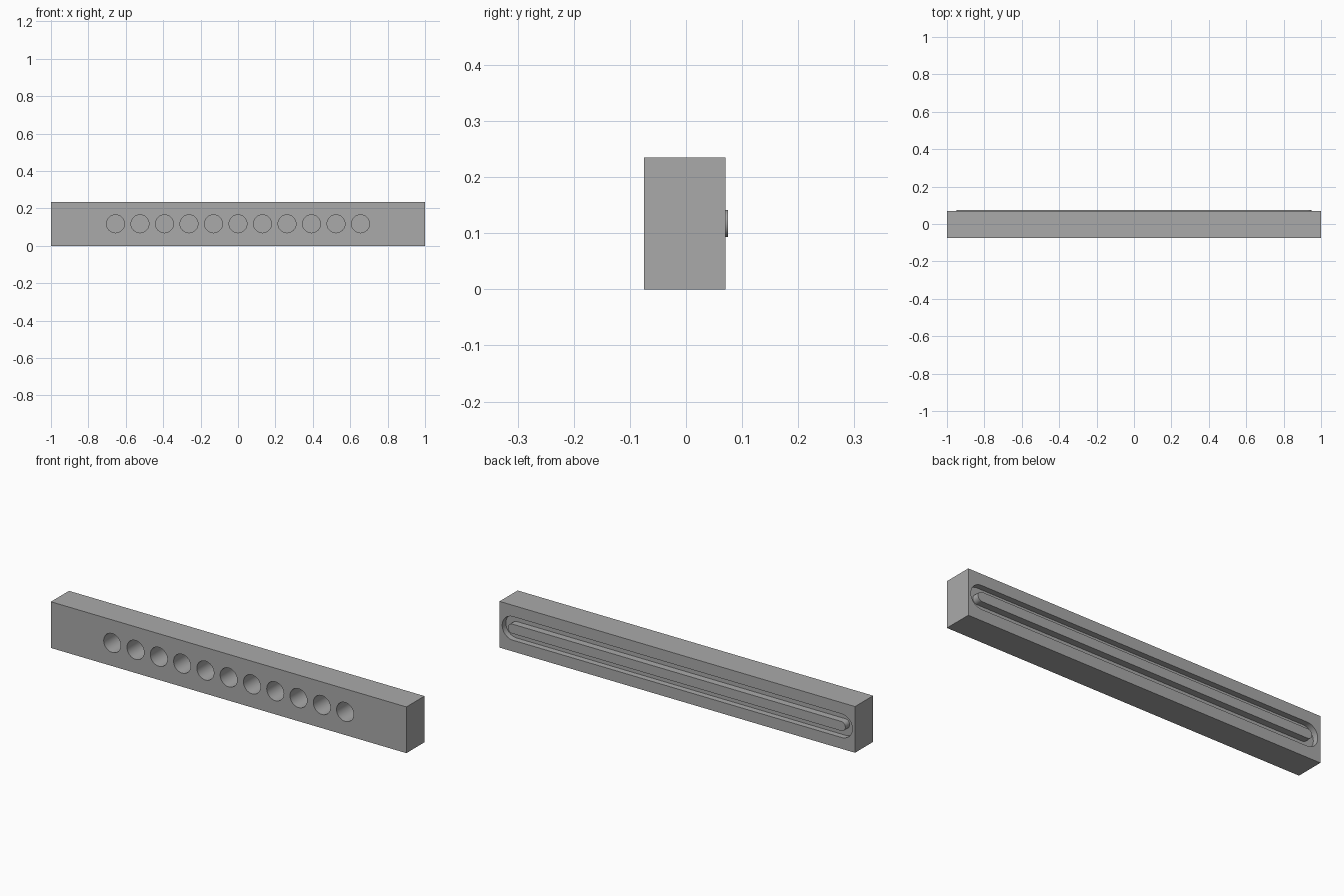
import bpy
import bmesh
import math
from mathutils import Matrix, Vector

cube = bpy.data.objects.get("Cube")
if cube:
    bpy.data.objects.remove(cube, do_unlink=True)

HEIGHT, FRONT, BACK = 0.235, -0.075, 0.07
MID = HEIGHT / 2
SLOT_FLOOR = 0.04        # bottom of the rear channel
SLOT_HALF = 0.925        # centre of the rounded ends
HOLE_DEPTH = 0.108

grey = bpy.data.materials.new("plain grey")
grey.use_nodes = True
grey.diffuse_color = (0.4, 0.4, 0.4, 1)
grey.node_tree.nodes["Principled BSDF"].inputs["Base Color"].default_value = (0.4, 0.4, 0.4, 1)


def make_object(name, bm):
    bmesh.ops.recalc_face_normals(bm, faces=bm.faces)
    mesh = bpy.data.meshes.new(name)
    bm.to_mesh(mesh)
    bm.free()
    mesh.materials.append(grey)
    obj = bpy.data.objects.new(name, mesh)
    bpy.context.collection.objects.link(obj)
    return obj


def activate(obj):
    bpy.ops.object.select_all(action="DESELECT")
    obj.select_set(True)
    bpy.context.view_layer.objects.active = obj


def stadium(name, radius, y0, y1, steps=24):
    """Round-ended bar lying along x, extruded from y0 to y1."""
    bm = bmesh.new()
    ring = []
    for side in (1, -1):
        for i in range(steps + 1):
            a = math.pi * (i / steps - 0.5)
            ring.append(bm.verts.new((side * (SLOT_HALF + radius * math.cos(a)), y0,
                                      MID + side * radius * math.sin(a))))
    face = bm.faces.new(ring)
    out = bmesh.ops.extrude_face_region(bm, geom=[face])
    moved = [v for v in out["geom"] if isinstance(v, bmesh.types.BMVert)]
    bmesh.ops.translate(bm, verts=moved, vec=Vector((0, y1 - y0, 0)))
    return make_object(name, bm)


def cut(target, cutter):
    cutter.hide_render = True
    mod = target.modifiers.new("cut", "BOOLEAN")
    mod.operation = "DIFFERENCE"
    mod.solver = "EXACT"
    mod.object = cutter
    activate(target)
    bpy.ops.object.modifier_apply(modifier=mod.name)
    bpy.data.objects.remove(cutter, do_unlink=True)


# Rectangular body
bm = bmesh.new()
bmesh.ops.create_cube(bm, size=1)
bmesh.ops.scale(bm, verts=bm.verts, vec=(2, BACK - FRONT, HEIGHT))
bmesh.ops.translate(bm, verts=bm.verts, vec=(0, (FRONT + BACK) / 2, MID))
body = make_object("bar_body", bm)

# Row of eleven round blind holes in the front
bm = bmesh.new()
for i in range(-5, 6):
    place = Matrix.Translation((i * 0.131, FRONT, MID)) @ Matrix.Rotation(math.pi / 2, 4, "X")
    bmesh.ops.create_cone(bm, cap_ends=True, segments=48, radius1=0.048, radius2=0.048,
                          depth=2 * HOLE_DEPTH, matrix=place)
cut(body, make_object("hole_cutter", bm))

# Long round-ended channel in the back
cut(body, stadium("channel_cutter", 0.06, SLOT_FLOOR, BACK + 0.05))

# Raised rail standing in the middle of the channel
rail = stadium("channel_rail", 0.024, SLOT_FLOOR - 0.001, 0.075)

for obj in (body, rail):
    activate(obj)
    bpy.ops.object.shade_smooth_by_angle(angle=math.radians(30))
